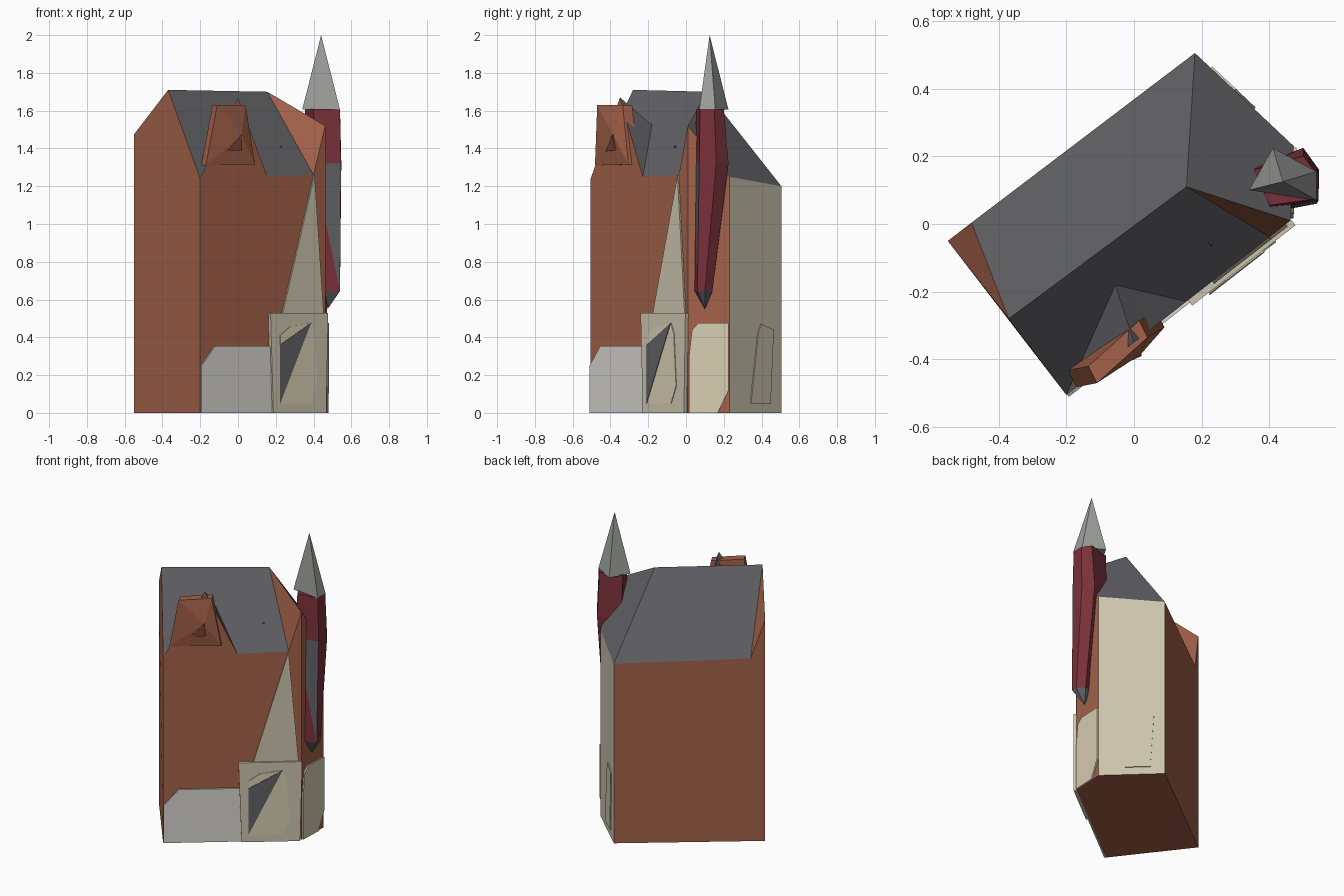
import bpy
import bmesh
from mathutils import Vector

cube = bpy.data.objects.get("Cube")
if cube:
    bpy.data.objects.remove(cube, do_unlink=True)


def material(name, rgb):
    mat = bpy.data.materials.new(name)
    mat.use_nodes = True
    mat.diffuse_color = (*rgb, 1)
    mat.node_tree.nodes["Principled BSDF"].inputs["Base Color"].default_value = (*rgb, 1)
    return mat


brick = material("brick", (0.37, 0.12, 0.066))
dark_brick = material("dark brick", (0.2, 0.062, 0.037))
slate = material("slate", (0.12, 0.118, 0.13))
beige = material("beige stone", (0.6, 0.555, 0.42))
cream = material("cream", (0.68, 0.61, 0.44))
white = material("pale stone", (0.68, 0.66, 0.62))
red = material("dark red", (0.19, 0.03, 0.042))
spire_grey = material("spire grey", (0.33, 0.345, 0.33))


def build(name, parts):
    """Make one object from (material, faces) pairs; each face is a list of points."""
    mesh = bpy.data.meshes.new(name)
    bm = bmesh.new()
    for index, (mat, faces) in enumerate(parts):
        mesh.materials.append(mat)
        for pts in faces:
            face = bm.faces.new([bm.verts.new(p) for p in pts])
            face.material_index = index
    bmesh.ops.remove_doubles(bm, verts=bm.verts, dist=0.0005)
    bmesh.ops.recalc_face_normals(bm, faces=bm.faces)
    bm.to_mesh(mesh)
    bm.free()
    obj = bpy.data.objects.new(name, mesh)
    bpy.context.scene.collection.objects.link(obj)
    return obj


def at(p, z):
    return Vector((p[0], p[1], z))


def ring(lower, upper):
    """Quads joining two outlines of the same length."""
    n = len(lower)
    return [[lower[i], lower[(i + 1) % n], upper[(i + 1) % n], upper[i]] for i in range(n)]


def plate(name, mat, start, end, outline, depth, base=0.0):
    """Flat slab on the wall start-end; outline is (fraction along wall, z)."""
    a, b = at(start, 0), at(end, 0)
    along = b - a
    normal = Vector((along.y, -along.x, 0)).normalized()
    back = [a + along * t + normal * base + Vector((0, 0, z)) for t, z in outline]
    front = [p + normal * depth for p in back]
    return build(name, [(mat, [back, front] + ring(back, front))])


# Plan corners
left, front, right = (-0.55, -0.05), (-0.2, -0.505), (0.462, 0.01)
side, rear = (0.472, 0.23), (0.18, 0.505)


def on_front(x):
    """Fraction along the front wall for a given x."""
    return (x - front[0]) / (right[0] - front[0])


def front_point(x, z):
    t = on_front(x)
    return Vector((x, front[1] + t * (right[1] - front[1]), z))


# Main house points
floor = [at(p, 0) for p in (left, front, right, side, rear)]
f_left, f_front, f_right, f_side, f_rear = floor
ridge_l, ridge_r = Vector((-0.37, -0.28, 1.71)), Vector((0.155, 0.11, 1.7))
t_left, t_front, t_right = at(left, 1.475), at(front, 1.24), at(right, 1.52)
t_side, t_rear = at(side, 1.25), at(rear, 1.2)
eave_back = Vector((-0.48, 0.004, 1.22))
eave_front = front_point(0.4, 1.26)
dormer_r, dormer_top = front_point(0.155, 1.25), front_point(0.0, 1.67)
valley = Vector((-0.055, -0.18, 1.525))
f_back = Vector((-0.48, 0.004, 0))

build("house", [
    (brick, [
        [f_left, f_front, f_right, f_side, f_rear, f_back],
        [f_left, f_front, t_front, ridge_l, t_left],
        [f_front, f_right, t_right, eave_front, dormer_r, dormer_top, t_front],
        [f_right, f_side, t_side, t_right],
        [f_rear, f_back, eave_back, t_rear],
        [f_back, f_left, t_left, eave_back],
        [t_left, eave_back, ridge_l],
        [ridge_r, t_right, eave_front],
    ]),
    (slate, [
        [ridge_l, ridge_r, t_rear, eave_back],
        [ridge_l, valley, t_front],
        [ridge_l, ridge_r, valley],
        [ridge_r, eave_front, dormer_r, valley],
        [t_front, valley, dormer_top],
        [valley, dormer_r, dormer_top],
        [ridge_r, t_side, t_rear],
        [ridge_r, t_right, t_side],
    ]),
    (beige, [[f_side, f_rear, t_rear, t_side]]),
])

# Dormer window surround: a tapered board bulging forward
board = [Vector(p) for p in ((-0.17, -0.482, 1.31), (0.09, -0.305, 1.315),
                             (0.04, -0.335, 1.63), (-0.11, -0.47, 1.63))]
bulge = Vector((0.02, -0.385, 1.47))
back_edge = [p + Vector((-0.025, 0.05, 0)) for p in board]
build("dormer_surround", [(brick, [[board[i], board[(i + 1) % 4], bulge] for i in range(4)]
                           + ring(back_edge, board) + [back_edge])])
pane = [Vector(p) for p in ((-0.055, -0.425, 1.385), (0.022, -0.38, 1.39), (0.022, -0.39, 1.475))]
pane_back = [p + Vector((-0.012, 0.03, 0)) for p in pane]
build("dormer_window", [(dark_brick, [pane, pane_back] + ring(pane_back, pane))])

# Small roof vent
vent = [Vector(p) for p in ((0.205, -0.055, 1.385), (0.235, -0.045, 1.41), (0.215, -0.035, 1.42))]
vent_tip = Vector((0.23, -0.065, 1.41))
build("roof_vent", [(slate, [vent] + [[vent[i], vent[(i + 1) % 3], vent_tip] for i in range(3)])])


def front_plate(name, mat, outline, depth, base=0.0):
    return plate(name, mat, front, right, [(on_front(x), z) for x, z in outline], depth, base)


# Front wall details
front_plate("low_wall_panel", white,
            [(-0.198, 0), (0.19, 0), (0.19, 0.355), (-0.125, 0.355), (-0.198, 0.25)], 0.009)
front_plate("corner_buttress", beige, [(0.225, 0.5), (0.45, 0.5), (0.4, 1.26)], 0.009)
front_plate("door_panel", beige, [(0.175, 0), (0.455, 0), (0.465, 0.53), (0.16, 0.53)], 0.02)
front_plate("door_inset", cream,
            [(0.21, 0.05), (0.37, 0.05), (0.405, 0.14), (0.39, 0.42),
             (0.37, 0.475), (0.26, 0.455), (0.21, 0.41)], 0.005, 0.019)
front_plate("door_shadow_leaf", slate, [(0.207, 0.05), (0.37, 0.475), (0.207, 0.36)], 0.004, 0.023)

# Side wall panel and rear door
plate("side_panel", cream, right, side,
      [(0.03, 0), (0.72, 0), (0.98, 0.12), (0.98, 0.475), (0.25, 0.475), (0.1, 0.44), (0.03, 0.3)], 0.009)
plate("rear_door", beige, side, rear,
      [(0.4, 0.05), (0.78, 0.05), (0.84, 0.44), (0.6, 0.47), (0.54, 0.42)], 0.006)

# Corner turret: tapering shaft, collar, pointed foot
wide = [(0.4, 0.042), (0.545, 0.07), (0.547, 0.16), (0.5, 0.225), (0.36, 0.17)]
narrow = [(0.46, 0.045), (0.54, 0.06), (0.54, 0.1), (0.5, 0.14), (0.45, 0.13)]
collar = [(0.4, 0.055), (0.54, 0.075), (0.54, 0.15), (0.5, 0.2), (0.355, 0.16)]
low = [at(p, 0.645) for p in narrow]
mid = [at(p, 1.32) for p in wide]
top = [at(p, 1.61) for p in collar]
foot = Vector((0.475, 0.1, 0.55))
build("turret", [
    (red, ring(low, mid)[1:] + [[low[0], low[1], mid[0]]] + ring(mid, top) + [top]),
    (slate, [[mid[0], low[1], mid[1]]]
     + [[low[i], low[(i + 1) % 5], foot] for i in range(5)]),
])

# Turret spire
spire_base = [at(p, 1.605) for p in ((0.34, 0.1), (0.54, 0.07), (0.54, 0.155), (0.41, 0.225))]
apex = Vector((0.44, 0.125, 2.0))
build("turret_spire", [(spire_grey, [spire_base]
                        + [[spire_base[i], spire_base[(i + 1) % 4], apex] for i in range(4)])])
